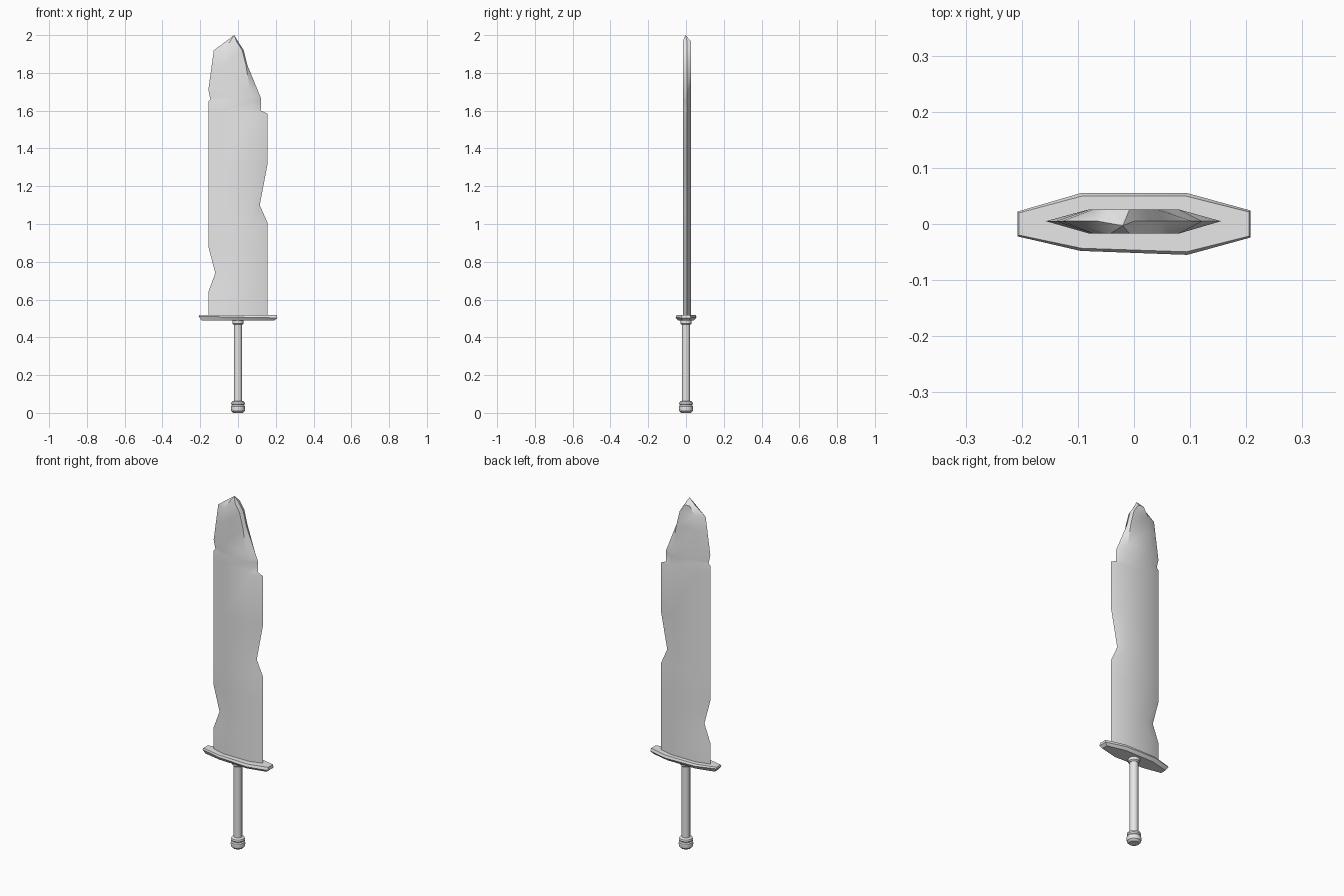
import bpy, bmesh, math

cube = bpy.data.objects.get("Cube")
if cube:
    bpy.data.objects.remove(cube, do_unlink=True)

steel = bpy.data.materials.new("pale_grey_steel")
steel.use_nodes = True
steel.diffuse_color = (0.8, 0.8, 0.8, 1)
steel.node_tree.nodes["Principled BSDF"].inputs["Base Color"].default_value = (0.8, 0.8, 0.8, 1)


def loft(name, rings, tip=None, angle=30):
    """Skin equal-sized rings of points, capping the ends or closing to a tip."""
    bm = bmesh.new()
    rows = [[bm.verts.new(p) for p in ring] for ring in rings]
    n = len(rows[0])
    for a, b in zip(rows, rows[1:]):
        for i in range(n):
            j = (i + 1) % n
            bm.faces.new((a[i], a[j], b[j], b[i]))
    bm.faces.new(rows[0][::-1])
    if tip:
        point = bm.verts.new(tip)
        for i in range(n):
            bm.faces.new((rows[-1][i], rows[-1][(i + 1) % n], point))
    else:
        bm.faces.new(rows[-1])
    bmesh.ops.recalc_face_normals(bm, faces=bm.faces)
    mesh = bpy.data.meshes.new(name)
    bm.to_mesh(mesh)
    bm.free()
    obj = bpy.data.objects.new(name, mesh)
    bpy.context.collection.objects.link(obj)
    mesh.materials.append(steel)
    bpy.ops.object.select_all(action="DESELECT")
    obj.select_set(True)
    bpy.context.view_layer.objects.active = obj
    bpy.ops.object.shade_smooth_by_angle(angle=math.radians(angle))
    return obj


def edge_at(outline, z):
    """Interpolate a chipped edge outline of (z, x) points."""
    for (z0, x0), (z1, x1) in zip(outline, outline[1:]):
        if z0 <= z <= z1:
            return x0 + (x1 - x0) * (z - z0) / (z1 - z0)
    return outline[-1][1]


# Blade: chipped edges, broad flats and shallow bevels
left_edge = [(0.51, -0.157), (0.64, -0.157), (0.74, -0.12), (0.88, -0.157),
             (1.65, -0.157), (1.66, -0.146), (1.71, -0.157), (1.92, -0.128), (1.967, -0.064)]
right_edge = [(0.51, 0.155), (1.01, 0.155), (1.10, 0.115), (1.31, 0.155), (1.585, 0.155),
              (1.60, 0.122), (1.665, 0.122), (1.84, 0.05), (1.92, 0.03), (1.967, 0.0)]
rings = []
for z in sorted({p[0] for p in left_edge + right_edge}):
    l, r = edge_at(left_edge, z), edge_at(right_edge, z)
    top = z > 1.95
    fl = l + 0.022 if top else max(-0.08, l + 0.055)
    fr = r - 0.008 if z > 1.8 else min(0.08, r - 0.04)
    rings.append([(l, 0.005, z), (fl, -0.017, z), (fr, -0.017, z),
                  (r, 0.005, z), (fr, 0.026, z), (fl, 0.026, z)])
loft("blade", rings, tip=(-0.02, -0.003, 2.0))

# Guard: long octagon with chamfered rim
outline = [(-0.208, -0.022), (-0.095, -0.048), (0.095, -0.055), (0.208, -0.024),
           (0.208, 0.024), (0.095, 0.055), (-0.095, 0.055), (-0.208, 0.022)]
rings = []
for z, sx, sy in ((0.49, 0.93, 0.78), (0.507, 1, 1), (0.519, 0.985, 0.9)):
    tilt = -0.02 if sx == 1 else 0
    rings.append([(x * sx, y * sy, z + x * tilt) for x, y in outline])
loft("guard", rings)


# Turned handle and pommel
def turned(name, profile, sides=20):
    loft(name, [[(r * math.cos(math.tau * i / sides), r * math.sin(math.tau * i / sides), z)
                 for i in range(sides)] for r, z in profile], angle=35)


turned("grip", [(0.022, 0.055), (0.022, 0.47)])
turned("grip_collar", [(0.024, 0.468), (0.03, 0.474), (0.03, 0.495)])
turned("pommel", [(0.026, 0), (0.036, 0.01), (0.038, 0.022), (0.037, 0.035), (0.032, 0.041),
                  (0.036, 0.048), (0.034, 0.058), (0.024, 0.064)])
